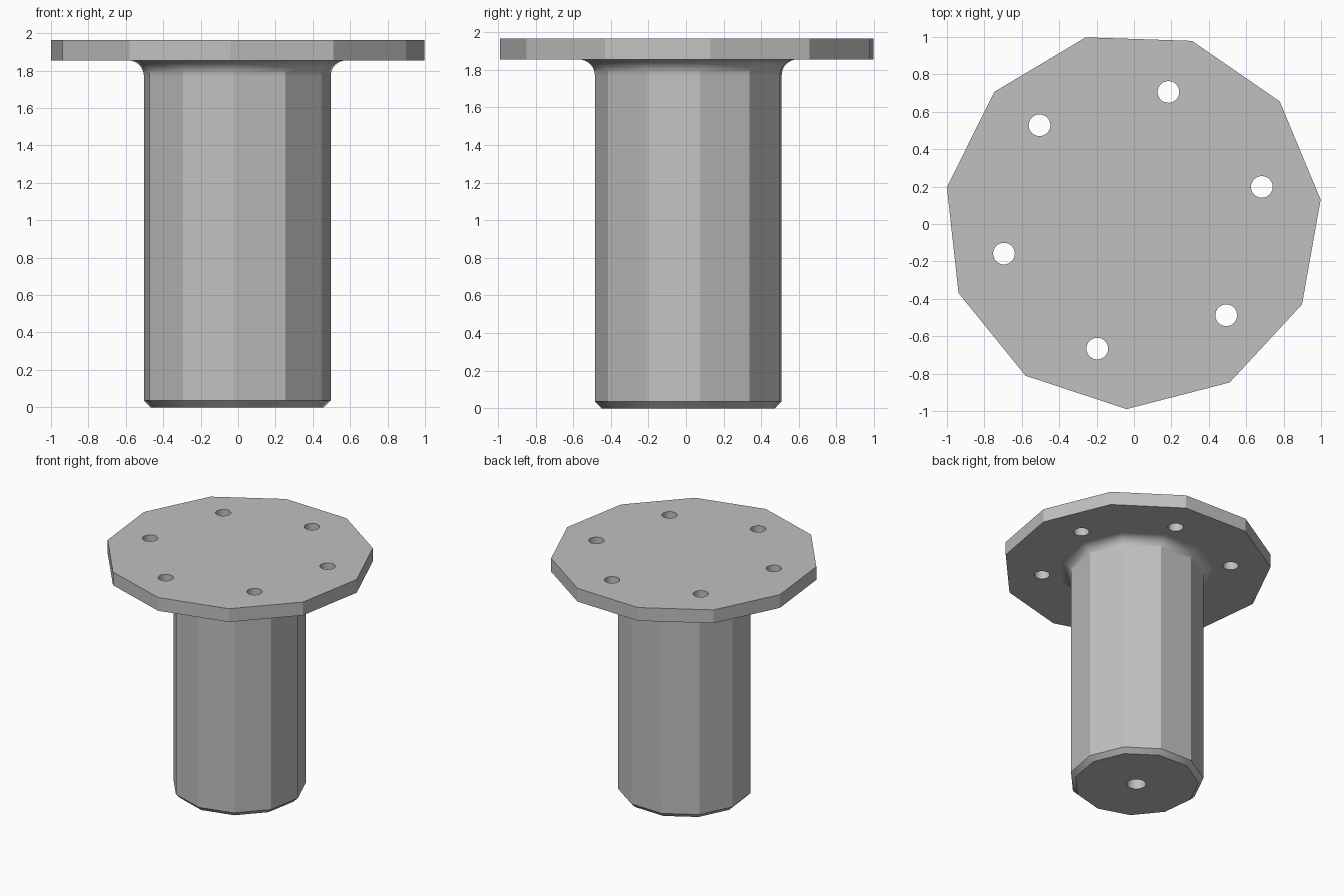
import bpy, bmesh
from math import radians, sin, cos, pi

if "Cube" in bpy.data.objects:
    bpy.data.objects.remove(bpy.data.objects["Cube"], do_unlink=True)

SIDES = 11
CX, CY = -0.006, 0.02          # shared axis of shaft, flange and bolt circle
TURN = radians(268.1)          # direction of the first corner
SHAFT_R, FLANGE_R = 0.505, 1.01
UNDER, TOP = 1.855, 1.965      # flange faces
FILLET, CHAMFER = 0.085, 0.037

grey = bpy.data.materials.new("plain grey")
grey.use_nodes = True
colour = (0.53, 0.53, 0.53, 1)
grey.diffuse_color = colour
grey.node_tree.nodes["Principled BSDF"].inputs["Base Color"].default_value = colour


def turned_solid(name, profile, sides, x, y, turn=0):
    """Closed solid of flat-sided rings, from a bottom-to-top (radius, z) profile."""
    bm = bmesh.new()
    rings = []
    for r, z in profile:
        angles = [turn + 2 * pi * i / sides for i in range(sides)]
        rings.append([bm.verts.new((x + r * cos(a), y + r * sin(a), z)) for a in angles])
    for low, high in zip(rings, rings[1:]):
        for i in range(sides):
            j = (i + 1) % sides
            bm.faces.new((low[i], low[j], high[j], high[i]))
    bm.faces.new(rings[0][::-1])
    bm.faces.new(rings[-1])
    bmesh.ops.recalc_face_normals(bm, faces=bm.faces)
    mesh = bpy.data.meshes.new(name)
    bm.to_mesh(mesh)
    bm.free()
    mesh.materials.append(grey)
    obj = bpy.data.objects.new(name, mesh)
    bpy.context.collection.objects.link(obj)
    return obj


# Chamfered foot, straight shaft, concave fillet, then the flange
profile = [(SHAFT_R - CHAMFER, 0), (SHAFT_R, CHAMFER)]
for k in range(9):
    a = pi / 2 * k / 8
    profile.append((SHAFT_R + FILLET * (1 - cos(a)), UNDER - FILLET * (1 - sin(a))))
profile += [(FLANGE_R, UNDER), (FLANGE_R, TOP)]
body = turned_solid("flanged_shaft", profile, SIDES, CX, CY, TURN)

# Six bolt holes through the flange and a blind centre hole in the foot
cutters = []
for i in range(6):
    a = radians(14.5 + 60 * i)
    cutters.append(turned_solid("bolt_hole_cutter", [(0.058, UNDER - 0.1), (0.058, TOP + 0.1)],
                                32, CX + 0.712 * cos(a), CY + 0.712 * sin(a)))
cutters.append(turned_solid("centre_hole_cutter", [(0.072, -0.1), (0.072, 0.3)], 32, CX, CY))

bpy.ops.object.select_all(action='DESELECT')
body.select_set(True)
bpy.context.view_layer.objects.active = body
for cutter in cutters:
    cutter.hide_render = True
    cut = body.modifiers.new("hole", 'BOOLEAN')
    cut.operation = 'DIFFERENCE'
    cut.solver = 'EXACT'
    cut.object = cutter
    bpy.ops.object.modifier_apply(modifier=cut.name)
    bpy.data.objects.remove(cutter, do_unlink=True)

# Smooth fillet and hole walls, crisp flats
bpy.ops.object.shade_smooth_by_angle(angle=radians(30))
weighted = body.modifiers.new("flat_face_normals", 'WEIGHTED_NORMAL')
weighted.keep_sharp = True
